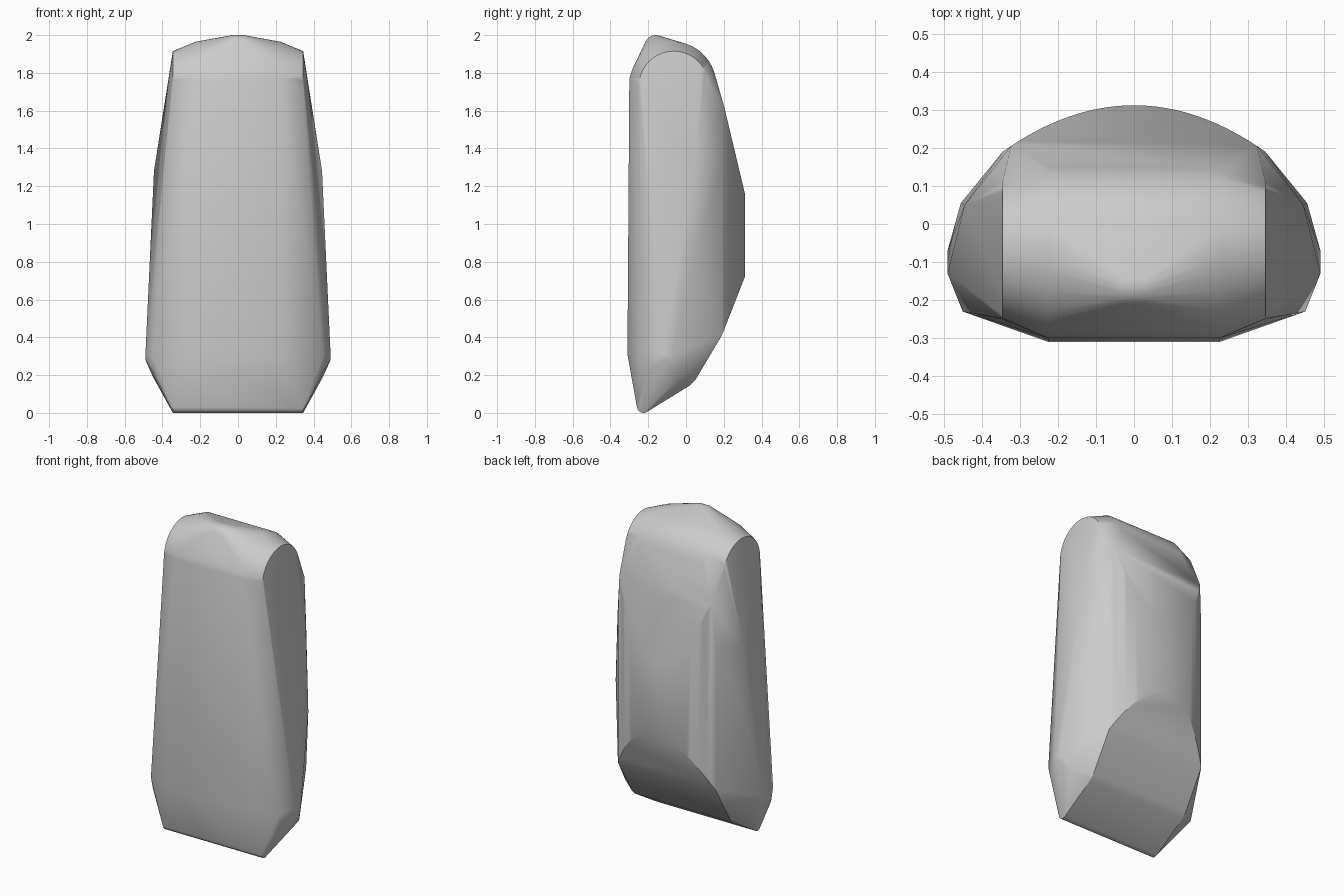
import bpy, bmesh, math

if "Cube" in bpy.data.objects:
    bpy.data.objects.remove(bpy.data.objects["Cube"])

pts = []


def both(x, y, z):
    """Add a point and its mirror across x = 0."""
    pts.append((x, y, z))
    pts.append((-x, y, z))


def arc(x, cy, cz, r, a0, a1, n):
    """Arc in the yz plane, mirrored."""
    for i in range(n + 1):
        a = math.radians(a0 + (a1 - a0) * i / n)
        both(x, cy + r * math.cos(a), cz + r * math.sin(a))


# rounded top: flat end caps, shoulders and centre crest
arc(0.345, -0.065, 1.73, 0.185, 0, 180, 20)
arc(0.225, -0.07, 1.735, 0.23, 10, 165, 20)
arc(0.03, -0.16, 1.94, 0.06, 60, 165, 8)

# front panel and its lower break
both(0.225, -0.30, 1.77)
both(0.225, -0.31, 0.31)
both(0.45, -0.23, 0.30)

# side flanks
both(0.445, 0.05, 1.28)
both(0.455, 0.055, 0.85)
arc(0.49, -0.10, 0.31, 0.03, 180, 360, 8)
both(0.45, -0.21, 0.22)
both(0.45, -0.03, 0.19)

# curved back, cut by a sloping plane above and below
n = 16
for i in range(n + 1):
    x = 0.345 * i / n
    y = 0.312 - 0.122 * (x / 0.345) ** 2
    both(x, y, min(1.16 + (0.312 - y) * 4.2, 1.32 if i == n else 9))
    both(x, y, 0.41 + (y - 0.19) * 2.55)

# underside
both(0.345, 0.05, 0.175)
both(0.345, 0.02, 0.145)
arc(0.345, -0.225, 0.035, 0.035, 190, 300, 6)

bm = bmesh.new()
for p in pts:
    bm.verts.new(p)
bmesh.ops.remove_doubles(bm, verts=bm.verts, dist=0.0005)
res = bmesh.ops.convex_hull(bm, input=bm.verts)
loose = [v for v in bm.verts if not v.link_faces]
bmesh.ops.delete(bm, geom=loose, context='VERTS')
bmesh.ops.recalc_face_normals(bm, faces=bm.faces)
bmesh.ops.dissolve_limit(bm, angle_limit=math.radians(0.5),
                         verts=bm.verts, edges=bm.edges)

mesh = bpy.data.meshes.new("rounded_shell")
bm.to_mesh(mesh)
bm.free()
shell = bpy.data.objects.new("rounded_shell", mesh)
bpy.context.collection.objects.link(shell)
bpy.context.view_layer.objects.active = shell
shell.select_set(True)
bpy.ops.object.shade_smooth_by_angle(angle=math.radians(30))
